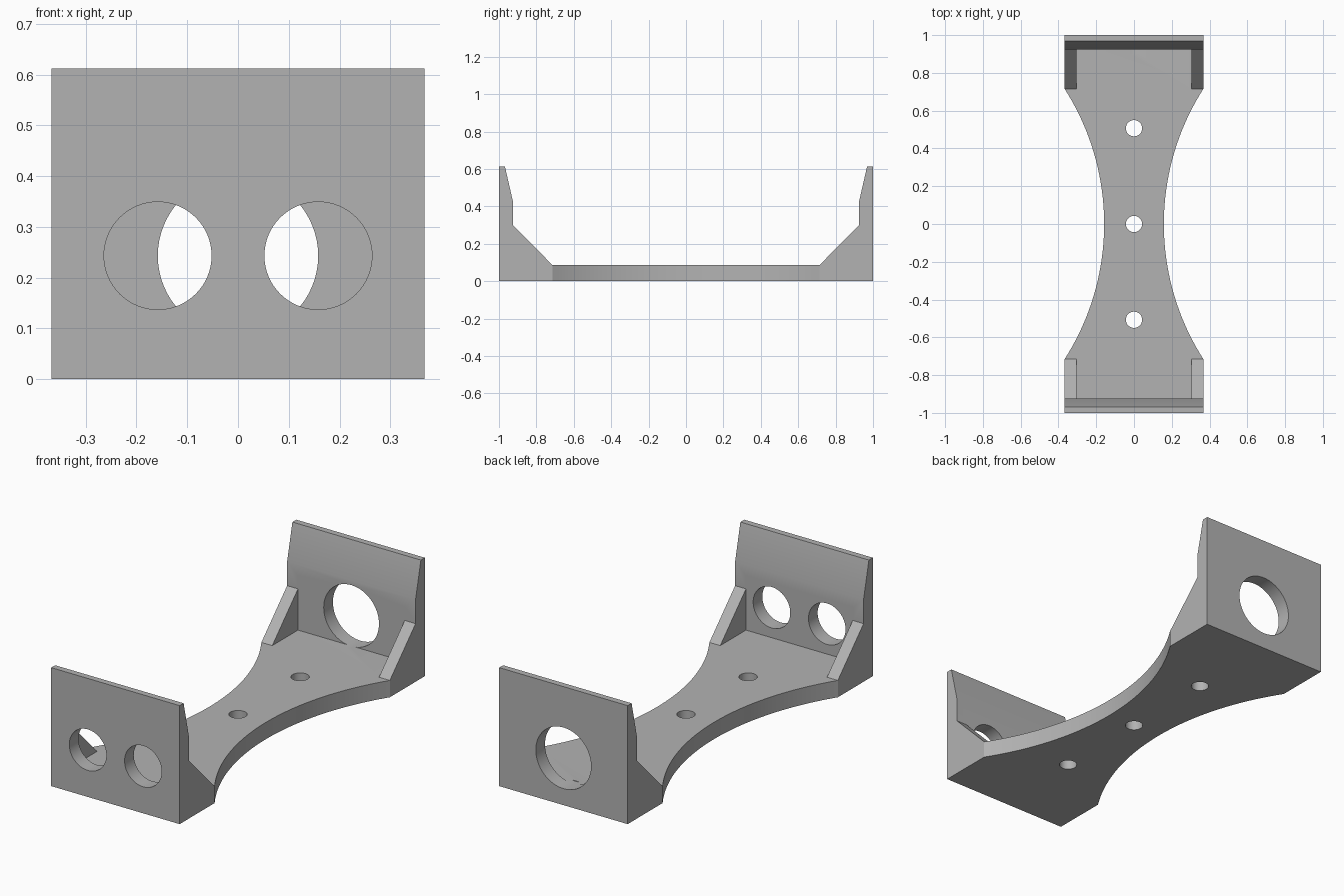
import bpy, bmesh
from math import sqrt
from mathutils import Vector, Matrix

cube = bpy.data.objects.get("Cube")
if cube:
    bpy.data.objects.remove(cube)

HALF_W, FLOOR = 0.367, 0.087
INNER, GUSSET_END = 0.925, 0.715
HOLE_Z = 0.243

grey = bpy.data.materials.new("plain_grey")
grey.use_nodes = True
colour = (0.45, 0.45, 0.45, 1)
grey.diffuse_color = colour
grey.node_tree.nodes["Principled BSDF"].inputs["Base Color"].default_value = colour


def add_object(name, bm):
    bmesh.ops.recalc_face_normals(bm, faces=bm.faces)
    mesh = bpy.data.meshes.new(name)
    bm.to_mesh(mesh)
    bm.free()
    mesh.materials.append(grey)
    obj = bpy.data.objects.new(name, mesh)
    bpy.context.collection.objects.link(obj)
    return obj


def prism(name, points, sweep):
    """Closed outline swept along a vector."""
    bm = bmesh.new()
    face = bm.faces.new([bm.verts.new(p) for p in points])
    ext = bmesh.ops.extrude_face_region(bm, geom=[face])
    verts = [v for v in ext["geom"] if isinstance(v, bmesh.types.BMVert)]
    bmesh.ops.translate(bm, verts=verts, vec=Vector(sweep))
    return add_object(name, bm)


def drill(name, radius, depth, centre, axis):
    bm = bmesh.new()
    turn = Matrix.Identity(4) if axis == "Z" else Matrix.Rotation(1.5707963, 4, "X")
    bmesh.ops.create_cone(bm, cap_ends=True, segments=64, radius1=radius,
                          radius2=radius, depth=depth,
                          matrix=Matrix.Translation(centre) @ turn)
    return add_object(name, bm)


# Side profile: floor, sloping gussets and tapered end walls
half = [(GUSSET_END, FLOOR), (INNER, 0.30), (INNER, 0.425),
        (0.968, 0.612), (1, 0.612), (1, 0)]
outline = half + [(-y, z) for y, z in reversed(half)]
bracket = prism("bracket", [(-HALF_W, y, z) for y, z in outline], (2 * HALF_W, 0, 0))

cutters = []

# Channel between the gussets
c = 0.305
cutters.append(prism("channel_cutter",
                     [(-c, -INNER, FLOOR), (c, -INNER, FLOOR),
                      (c, INNER, FLOOR), (-c, INNER, FLOOR)], (0, 0, 0.28)))

# Waisted sides of the base
waist = 0.158
sag = HALF_W - waist
R = (GUSSET_END ** 2 + sag ** 2) / (2 * sag)
ys = [GUSSET_END * i / 24 for i in range(-26, 27)]
for side, label in ((1, "left"), (-1, "right")):
    arc = [(side * (waist + R - sqrt(R * R - y * y)), y, -0.1) for y in ys]
    arc += [(side * 0.6, ys[-1], -0.1), (side * 0.6, ys[0], -0.1)]
    cutters.append(prism(label + "_waist_cutter", arc, (0, 0, 0.9)))

# Holes in the end walls and the base
for x in (-0.158, 0.158):
    cutters.append(drill("front_hole_cutter", 0.106, 0.2, (x, -1, HOLE_Z), "Y"))
cutters.append(drill("back_hole_cutter", 0.158, 0.2, (0, 1, HOLE_Z), "Y"))
for y in (-0.507, 0, 0.507):
    cutters.append(drill("base_hole_cutter", 0.043, 0.4, (0, y, 0), "Z"))

bpy.ops.object.select_all(action="DESELECT")
bracket.select_set(True)
bpy.context.view_layer.objects.active = bracket
for cutter in cutters:
    mod = bracket.modifiers.new("cut", "BOOLEAN")
    mod.operation = "DIFFERENCE"
    mod.solver = "EXACT"
    mod.object = cutter
    bpy.ops.object.modifier_apply(modifier=mod.name)
    bpy.data.objects.remove(cutter)

bpy.ops.object.shade_smooth_by_angle()
